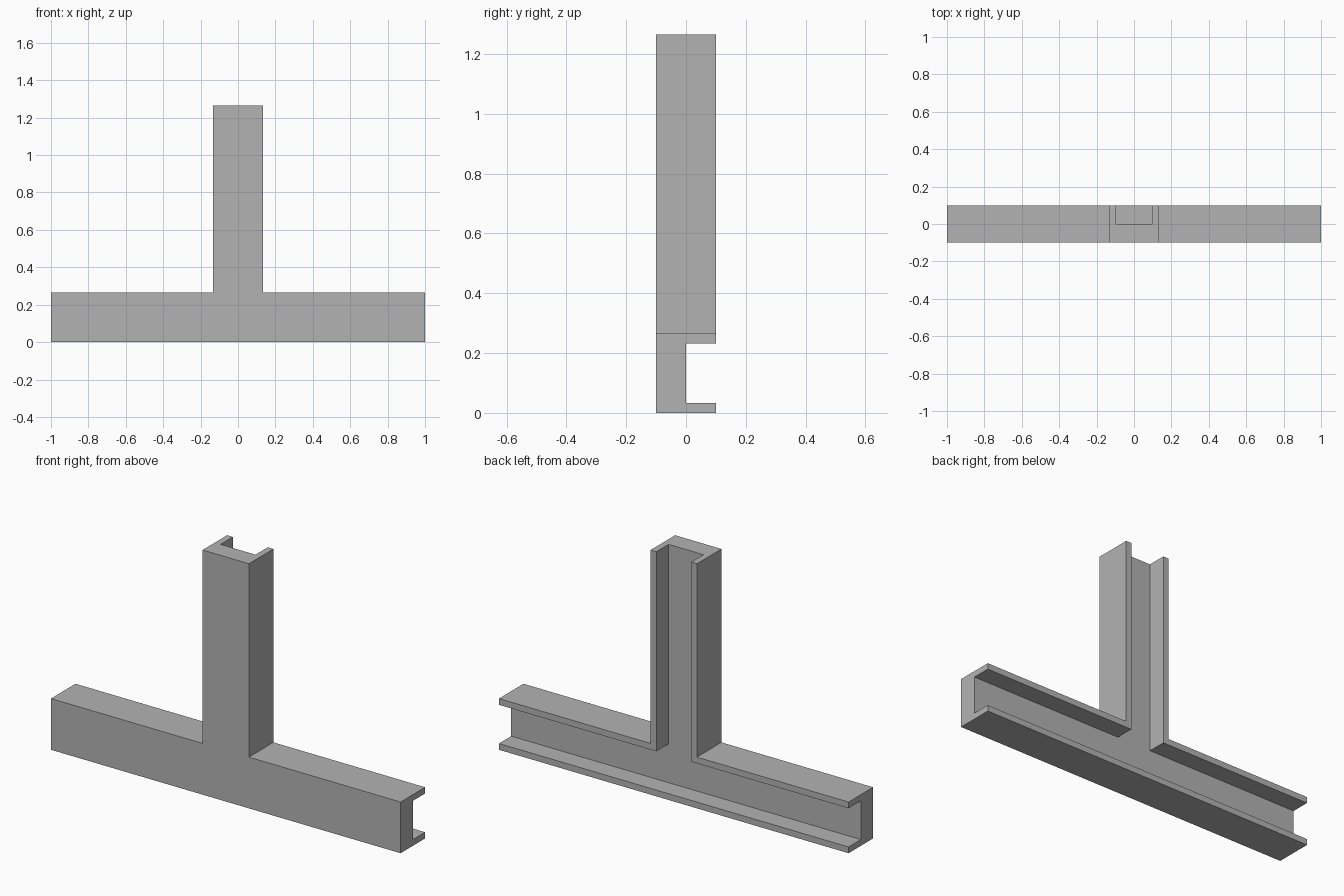
import bpy
import bmesh

cube = bpy.data.objects.get("Cube")
if cube:
    bpy.data.objects.remove(cube, do_unlink=True)

HEIGHT = 1.265   # overall height
BAR = 0.265      # height of the crossbar, also width of the stem
WALL = 0.0325    # flange thickness
DEPTH = 0.1      # half depth; the web fills the front half


def tee(name, half_len, low, high, half_stem, top, y0, y1):
    """Extrude an inverted T outline from y0 to y1."""
    right = [(half_len, low), (half_len, high), (half_stem, high), (half_stem, top)]
    outline = right + [(-x, z) for x, z in reversed(right)]
    bm = bmesh.new()
    face = bm.faces.new([bm.verts.new((x, y0, z)) for x, z in outline])
    ext = bmesh.ops.extrude_face_region(bm, geom=[face])
    verts = [v for v in ext["geom"] if isinstance(v, bmesh.types.BMVert)]
    bmesh.ops.translate(bm, verts=verts, vec=(0, y1 - y0, 0))
    bmesh.ops.recalc_face_normals(bm, faces=bm.faces)
    mesh = bpy.data.meshes.new(name)
    bm.to_mesh(mesh)
    bm.free()
    obj = bpy.data.objects.new(name, mesh)
    bpy.context.collection.objects.link(obj)
    return obj


# Grey material
grey = bpy.data.materials.new("plain_grey")
grey.use_nodes = True
colour = (0.45, 0.45, 0.45, 1)
grey.diffuse_color = colour
grey.node_tree.nodes["Principled BSDF"].inputs["Base Color"].default_value = colour

# Solid tee and the groove that hollows its back, open at all three ends
channel = tee("tee_channel", 1, 0, BAR, BAR / 2, HEIGHT, -DEPTH, DEPTH)
channel.data.materials.append(grey)
groove = tee("groove_cutter", 1.2, WALL, BAR - WALL, BAR / 2 - WALL,
             HEIGHT + 0.2, 0, DEPTH + 0.1)
groove.data.materials.append(grey)
groove.hide_render = True

# Cut the groove, then discard the cutter
cut = channel.modifiers.new("groove", "BOOLEAN")
cut.operation = "DIFFERENCE"
cut.solver = "EXACT"
cut.object = groove
bpy.context.view_layer.objects.active = channel
channel.select_set(True)
bpy.ops.object.modifier_apply(modifier=cut.name)
bpy.data.objects.remove(groove, do_unlink=True)
